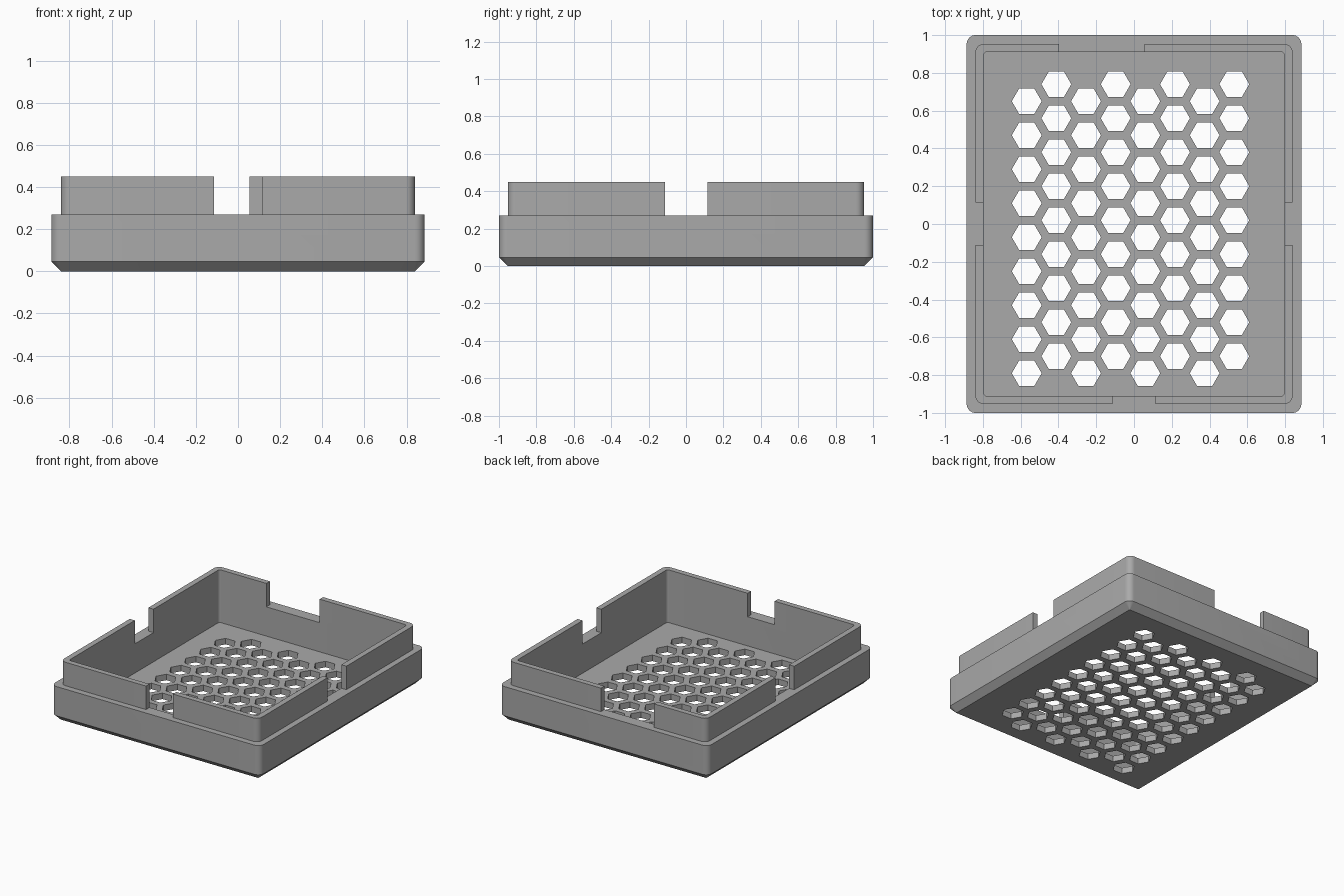
import bpy, bmesh, math
from mathutils import Matrix, Vector

if "Cube" in bpy.data.objects:
    bpy.data.objects.remove(bpy.data.objects["Cube"], do_unlink=True)

FLOOR, LEDGE, TOP = 0.046, 0.27, 0.45

grey = bpy.data.materials.new("plain grey")
grey.use_nodes = True
grey.diffuse_color = (0.4, 0.4, 0.4, 1)
grey.node_tree.nodes["Principled BSDF"].inputs["Base Color"].default_value = (0.4, 0.4, 0.4, 1)


def make_object(name, bm):
    bmesh.ops.recalc_face_normals(bm, faces=bm.faces)
    mesh = bpy.data.meshes.new(name)
    bm.to_mesh(mesh)
    bm.free()
    obj = bpy.data.objects.new(name, mesh)
    bpy.context.collection.objects.link(obj)
    return obj


def rounded_ring(bm, hx, hy, r, z, steps=8):
    """Rounded rectangle of vertices with half sizes hx, hy and corner radius r."""
    ring = []
    for i, (sx, sy) in enumerate([(1, 1), (-1, 1), (-1, -1), (1, -1)]):
        for s in range(steps + 1):
            a = (i + s / steps) * math.pi / 2
            ring.append(bm.verts.new((sx * (hx - r) + r * math.cos(a),
                                      sy * (hy - r) + r * math.sin(a), z)))
    return ring


# Tray: chamfered base, ledge, lip and cavity lofted as one solid
bm = bmesh.new()
sections = [
    (0.84, 0.953, 0.002, 0),
    (0.886, 1.0, 0.047, FLOOR),
    (0.886, 1.0, 0.047, LEDGE),
    (0.84, 0.953, 0.045, LEDGE),
    (0.84, 0.953, 0.045, TOP),
    (0.797, 0.911, 0.02, TOP),
    (0.797, 0.911, 0.02, FLOOR),
]
rings = [rounded_ring(bm, *s) for s in sections]
for a, b in zip(rings, rings[1:]):
    for i in range(len(a)):
        j = (i + 1) % len(a)
        bm.faces.new((a[i], a[j], b[j], b[i]))
bm.faces.new(rings[0])
bm.faces.new(rings[-1])
tray = make_object("vented_tray", bm)
tray.data.materials.append(grey)

# Cutter for the four gaps in the lip
bm = bmesh.new()
gaps = [(-0.114, 0.114, -1.1, -0.85), (-0.397, 0.055, 0.85, 1.1),
        (-1.0, -0.75, -0.112, 0.114), (0.75, 1.0, -0.112, 0.114)]
for x0, x1, y0, y1 in gaps:
    centre = Vector(((x0 + x1) / 2, (y0 + y1) / 2, LEDGE + 0.2))
    bmesh.ops.create_cube(bm, size=1, matrix=Matrix.Translation(centre)
                          @ Matrix.Diagonal((x1 - x0, y1 - y0, 0.4, 1)))
gap_cutter = make_object("lip_gap_cutter", bm)

# Cutter for the staggered hexagonal vents
bm = bmesh.new()
for col in range(8):
    for row in range(9):
        x = -0.568 + 0.157 * col
        y = 0.65 + 0.09 * (col % 2) - 0.18 * row
        bmesh.ops.create_cone(bm, cap_ends=True, segments=6, radius1=0.079, radius2=0.079,
                              depth=0.2, matrix=Matrix.Translation((x, y, 0.03))
                              @ Matrix.Rotation(math.pi / 2, 4, "Z"))
vent_cutter = make_object("vent_cutter", bm)

# Apply the cuts and remove the cutters
bpy.ops.object.select_all(action="DESELECT")
bpy.context.view_layer.objects.active = tray
tray.select_set(True)
for cutter in (gap_cutter, vent_cutter):
    cutter.hide_render = True
    mod = tray.modifiers.new(cutter.name, "BOOLEAN")
    mod.operation = "DIFFERENCE"
    mod.solver = "EXACT"
    mod.object = cutter
    bpy.ops.object.modifier_apply(modifier=mod.name)
    bpy.data.objects.remove(cutter, do_unlink=True)

bpy.ops.object.shade_smooth_by_angle(angle=math.radians(30))
